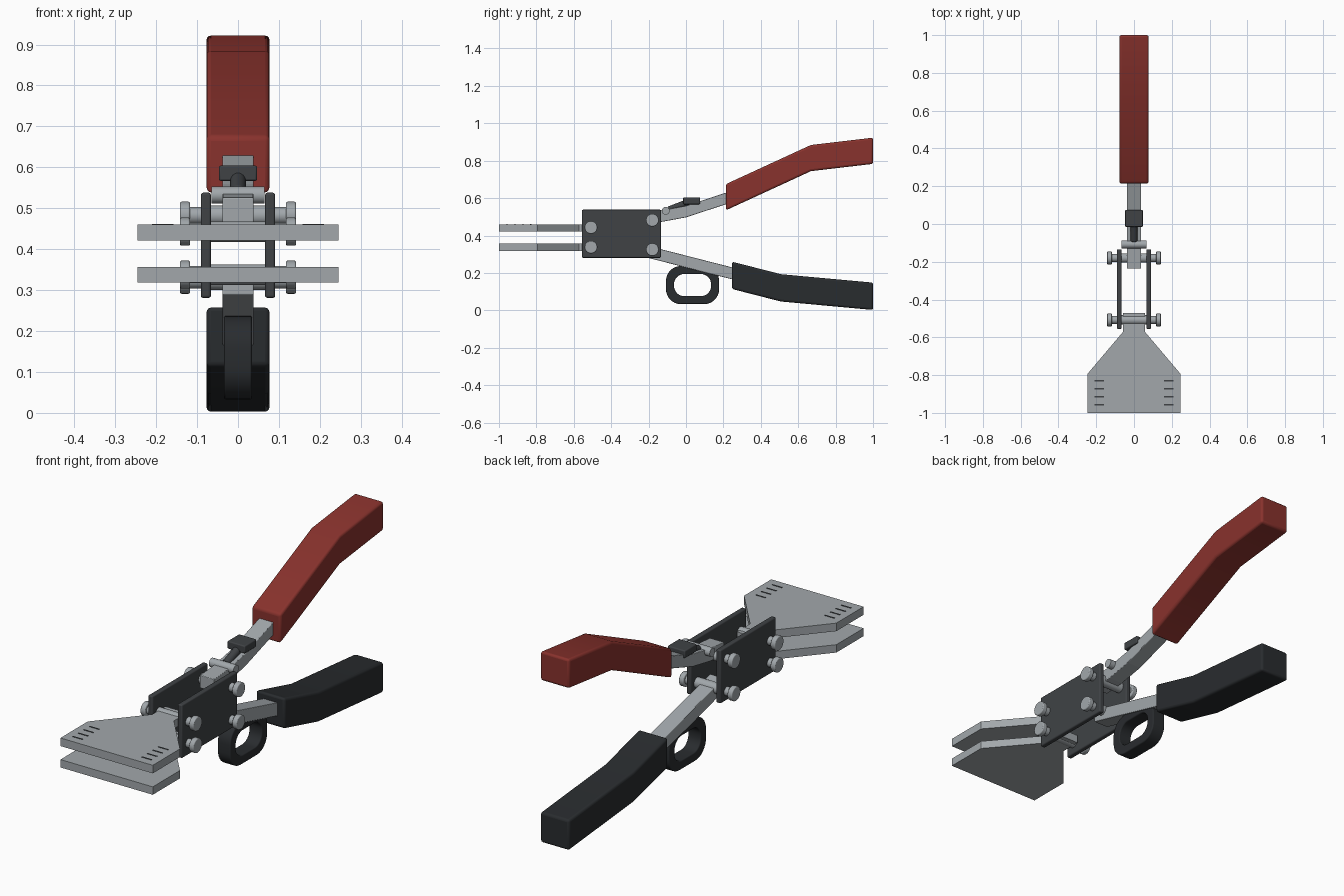
import bpy, bmesh, math
from mathutils import Vector

if "Cube" in bpy.data.objects:
    bpy.data.objects.remove(bpy.data.objects["Cube"])


def material(name, rgb):
    m = bpy.data.materials.new(name)
    m.diffuse_color = (*rgb, 1)
    m.use_nodes = True
    m.node_tree.nodes["Principled BSDF"].inputs["Base Color"].default_value = m.diffuse_color
    return m


RED = material("red_grip", (0.25, 0.032, 0.026))
BLACK = material("black_grip", (0.022, 0.025, 0.028))
DARK = material("dark_steel", (0.05, 0.055, 0.06))
STEEL = material("light_steel", (0.36, 0.39, 0.41))


def finish(name, bm, mat, bevel=0, smooth=True):
    bmesh.ops.recalc_face_normals(bm, faces=bm.faces)
    me = bpy.data.meshes.new(name)
    bm.to_mesh(me)
    bm.free()
    ob = bpy.data.objects.new(name, me)
    bpy.context.collection.objects.link(ob)
    me.materials.append(mat)
    if bevel:
        mod = ob.modifiers.new("bevel", "BEVEL")
        mod.width, mod.segments, mod.limit_method = bevel, 3, "ANGLE"
    if smooth:
        bpy.ops.object.select_all(action="DESELECT")
        ob.select_set(True)
        bpy.context.view_layer.objects.active = ob
        bpy.ops.object.shade_smooth_by_angle(angle=math.radians(35 if bevel else 30))
    return ob


def prism(name, pts, lo, hi, mat, axis="x", bevel=0, smooth=False):
    """Extrude a (y,z) outline along x, or an (x,y) outline along z."""
    place = (lambda a, b, t: (t, a, b)) if axis == "x" else (lambda a, b, t: (a, b, t))
    bm = bmesh.new()
    face = bm.faces.new([bm.verts.new(place(a, b, lo)) for a, b in pts])
    ext = bmesh.ops.extrude_face_region(bm, geom=[face])
    verts = [g for g in ext["geom"] if isinstance(g, bmesh.types.BMVert)]
    bmesh.ops.translate(bm, verts=verts, vec=place(0, 0, hi - lo))
    return finish(name, bm, mat, bevel, smooth)


def strip(path, height):
    """Closed (y,z) outline of constant height around a centre path."""
    h = height / 2
    return [(y, z + h) for y, z in path] + [(y, z - h) for y, z in reversed(path)]


def rod(name, a, b, r, mat, bevel=0):
    a, b = Vector(a), Vector(b)
    d = b - a
    bm = bmesh.new()
    bmesh.ops.create_cone(bm, cap_ends=True, segments=32, radius1=r, radius2=r, depth=d.length)
    bmesh.ops.transform(bm, verts=bm.verts, matrix=d.to_track_quat("Z", "Y").to_matrix().to_4x4())
    bmesh.ops.translate(bm, verts=bm.verts, vec=(a + b) / 2)
    return finish(name, bm, mat, bevel)


def rounded_rect(y0, y1, z0, z1, r, n=8):
    pts = []
    for k, (cy, cz) in enumerate([(y1 - r, z1 - r), (y0 + r, z1 - r), (y0 + r, z0 + r), (y1 - r, z0 + r)]):
        for i in range(n + 1):
            t = math.pi / 2 * (k + i / n)
            pts.append((cy + r * math.cos(t), cz + r * math.sin(t)))
    return pts


# flat jaws with flared front
right = [(0.058, -0.47), (0.058, -0.571), (0.246, -0.793), (0.246, -1.0)]
jaw = right + [(-x, y) for x, y in reversed(right)]
prism("upper_jaw", jaw, 0.421, 0.46, STEEL, "z")
prism("lower_jaw", jaw, 0.318, 0.356, STEEL, "z")

# gauge marks on the upper jaw
for s in (-1, 1):
    for i in range(4):
        y = -0.83 - 0.0423 * i
        x0, x1 = sorted((s * 0.158, s * 0.21))
        prism("gauge_mark", [(y - 0.003, 0.455), (y + 0.003, 0.455), (y + 0.003, 0.462), (y - 0.003, 0.462)],
              x0, x1, DARK)

# side plates
plate = [(-0.556, 0.281), (-0.134, 0.281), (-0.134, 0.538), (-0.556, 0.538)]
for s in (-1, 1):
    x0, x1 = sorted((s * 0.066, s * 0.091))
    prism("side_plate", plate, x0, x1, DARK, bevel=0.006, smooth=True)

# pivot bolts with round heads
for y, z in [(-0.508, 0.443), (-0.508, 0.338), (-0.18, 0.482), (-0.18, 0.325)]:
    rod("pivot_pin", (-0.125, y, z), (0.125, y, z), 0.021, STEEL)
    rod("pivot_barrel", (-0.067, y, z), (0.067, y, z), 0.025, STEEL)
    for s in (-1, 1):
        rod("bolt_head", (s * 0.117, y, z), (s * 0.142, y, z), 0.034, STEEL, 0.004)

# lever bars
prism("upper_lever", strip([(-0.236, 0.495), (-0.13, 0.504), (0, 0.528), (0.22, 0.6), (0.3, 0.64)], 0.062),
      -0.038, 0.038, STEEL, bevel=0.003)
prism("lower_lever", strip([(-0.236, 0.321), (0.3, 0.184)], 0.064), -0.038, 0.038, STEEL, bevel=0.003)

# handle grips
prism("upper_grip", strip([(0.214, 0.605), (0.668, 0.814), (1.0, 0.853)], 0.14),
      -0.077, 0.077, RED, bevel=0.011, smooth=True)
prism("lower_grip", strip([(0.246, 0.187), (0.508, 0.12), (1.0, 0.075)], 0.146),
      -0.077, 0.077, BLACK, bevel=0.011, smooth=True)

# release latch: cross pin, arm and thumb tab
rod("latch_pin", (-0.065, -0.108, 0.532), (0.065, -0.108, 0.532), 0.021, STEEL)
rod("latch_arm", (0, -0.09, 0.537), (0, 0.03, 0.583), 0.019, DARK, 0.004)
prism("latch_tab", [(-0.015, 0.567), (0.075, 0.567), (0.075, 0.604), (-0.015, 0.604)],
      -0.047, 0.047, DARK, bevel=0.005, smooth=True)

# finger ring under the lower lever
bm = bmesh.new()
loops = []
for pts, x in [(rounded_rect(-0.107, 0.177, 0.033, 0.237, 0.08), -0.034),
               (rounded_rect(-0.107, 0.177, 0.033, 0.237, 0.08), 0.034),
               (rounded_rect(-0.064, 0.134, 0.076, 0.194, 0.054), 0.034),
               (rounded_rect(-0.064, 0.134, 0.076, 0.194, 0.054), -0.034)]:
    loops.append([bm.verts.new((x, y, z)) for y, z in pts])
count = len(loops[0])
for k in range(4):
    p, q = loops[k], loops[(k + 1) % 4]
    for i in range(count):
        j = (i + 1) % count
        bm.faces.new((p[i], p[j], q[j], q[i]))
finish("finger_ring", bm, BLACK, 0.005)
